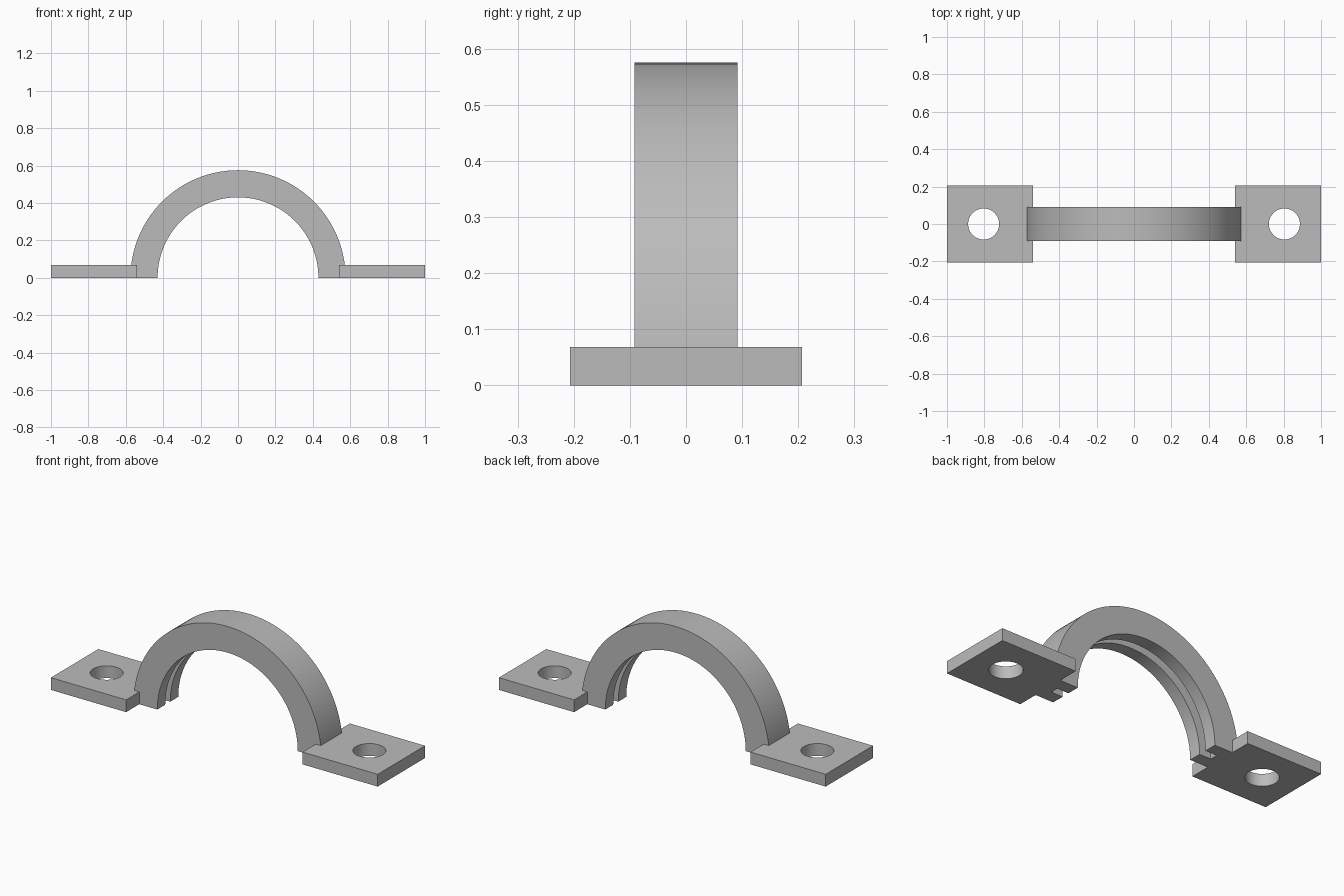
import bpy, bmesh, math
from mathutils import Vector

cube = bpy.data.objects.get("Cube")
if cube:
    bpy.data.objects.remove(cube, do_unlink=True)

# Arch
OUTER_R, INNER_R, GROOVE_R = 0.575, 0.43, 0.5
HALF_WIDTH, HALF_GROOVE = 0.092, 0.022
SEGMENTS = 64
# Mounting plates
PLATE_IN, PLATE_OUT, PLATE_HALF_Y, PLATE_H = 0.54, 1.0, 0.207, 0.068
HOLE_X, HOLE_R, HOLE_SIDES = 0.804, 0.083, 48

grey = bpy.data.materials.new("plain grey")
colour = (0.5, 0.5, 0.5, 1)
grey.use_nodes = True
grey.diffuse_color = colour
grey.node_tree.nodes["Principled BSDF"].inputs["Base Color"].default_value = colour


def finish(bm, name):
    """Turn a bmesh into a shaded object with the grey material."""
    bmesh.ops.recalc_face_normals(bm, faces=bm.faces)
    mesh = bpy.data.meshes.new(name)
    bm.to_mesh(mesh)
    bm.free()
    mesh.materials.append(grey)
    obj = bpy.data.objects.new(name, mesh)
    bpy.context.collection.objects.link(obj)
    bpy.ops.object.select_all(action="DESELECT")
    obj.select_set(True)
    bpy.context.view_layer.objects.active = obj
    bpy.ops.object.shade_smooth_by_angle(angle=math.radians(30))
    return obj


def edge_loop(bm, points):
    verts = [bm.verts.new(p) for p in points]
    return [bm.edges.new((a, b)) for a, b in zip(verts, verts[1:] + verts[:1])]


def make_arch():
    """Half ring whose channel section is open toward the centre."""
    bm = bmesh.new()
    half = [(OUTER_R, HALF_WIDTH), (INNER_R, HALF_WIDTH),
            (INNER_R, HALF_GROOVE), (GROOVE_R, HALF_GROOVE)]
    section = half + [(r, -y) for r, y in reversed(half)]
    foot = bm.faces.new([bm.verts.new((r, y, 0)) for r, y in section])
    bmesh.ops.spin(bm, geom=[foot] + foot.edges[:] + foot.verts[:],
                   cent=(0, 0, 0), axis=(0, -1, 0), angle=math.pi,
                   steps=SEGMENTS, use_duplicate=False)
    # Close the starting foot if the sweep consumed it
    rim = [e for e in bm.edges if e.is_boundary]
    if rim:
        bmesh.ops.contextual_create(bm, geom=rim)
    return finish(bm, "arch_band")


def make_plate(name, side):
    """Rectangular foot plate with a round bolt hole."""
    bm = bmesh.new()
    corners = [(PLATE_IN, -1), (PLATE_OUT, -1), (PLATE_OUT, 1), (PLATE_IN, 1)]
    edges = edge_loop(bm, [(side * x, s * PLATE_HALF_Y, 0) for x, s in corners])
    turns = [math.tau * i / HOLE_SIDES for i in range(HOLE_SIDES)]
    edges += edge_loop(bm, [(side * HOLE_X + HOLE_R * math.cos(t),
                             HOLE_R * math.sin(t), 0) for t in turns])
    bmesh.ops.triangle_fill(bm, edges=edges, use_beauty=True,
                            normal=Vector((0, 0, 1)))
    base = bm.faces[:]
    result = bmesh.ops.extrude_face_region(bm, geom=base, use_keep_orig=True)
    top = [v for v in result["geom"] if isinstance(v, bmesh.types.BMVert)]
    bmesh.ops.translate(bm, verts=top, vec=(0, 0, PLATE_H))
    return finish(bm, name)


make_arch()
make_plate("left_plate", 1)
make_plate("right_plate", -1)
